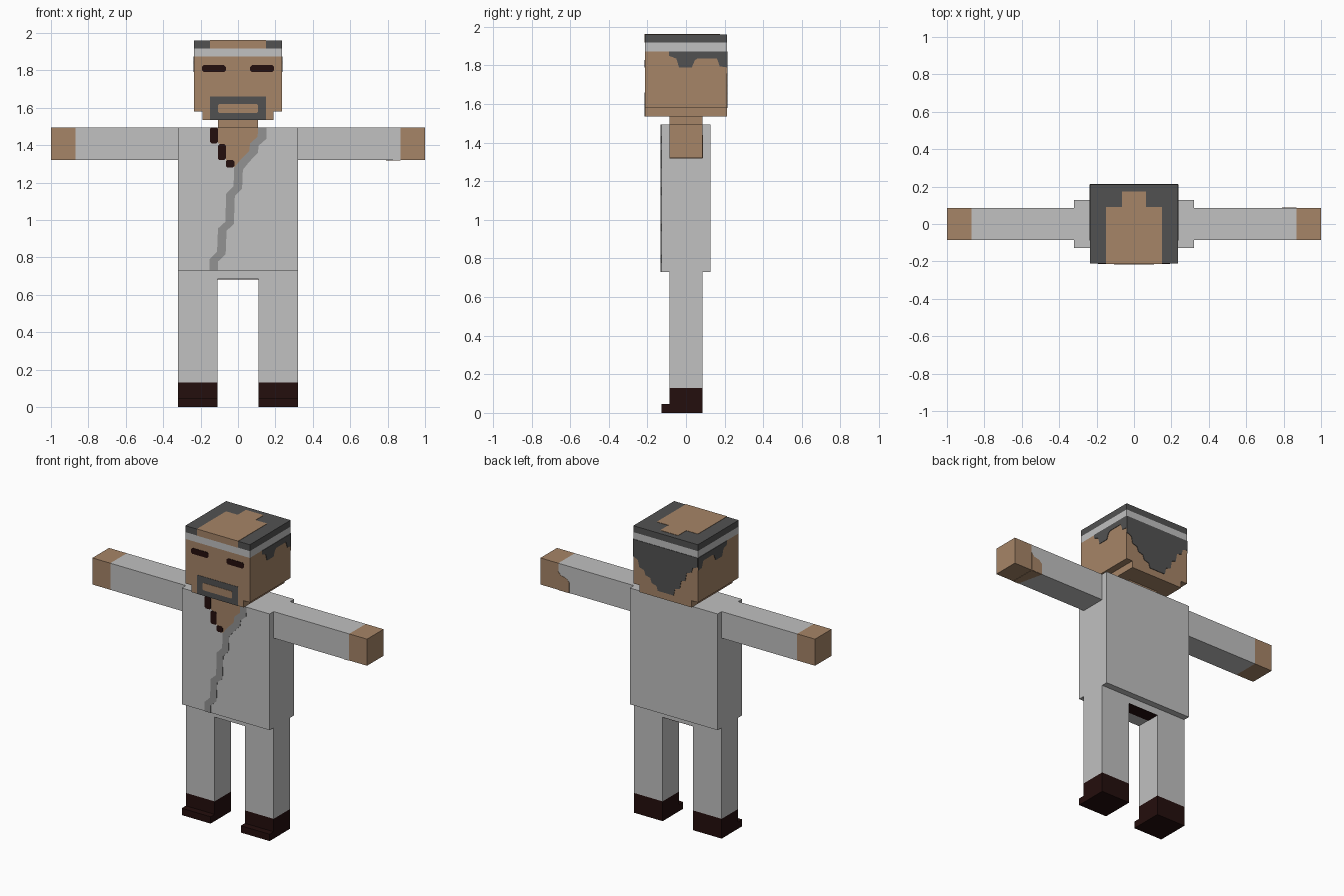
import bpy, bmesh
from mathutils import Vector

cube = bpy.data.objects.get("Cube")
if cube:
    bpy.data.objects.remove(cube, do_unlink=True)


def material(name, srgb):
    lin = [c / 12.92 if c <= 0.04045 else ((c + 0.055) / 1.055) ** 2.4 for c in srgb]
    m = bpy.data.materials.new(name)
    m.use_nodes = True
    m.diffuse_color = (*lin, 1)
    bsdf = m.node_tree.nodes["Principled BSDF"]
    bsdf.inputs["Base Color"].default_value = (*lin, 1)
    bsdf.inputs["Roughness"].default_value = 0.9
    return m


CLOTH = material("light grey cloth", (0.755, 0.755, 0.755))
SEAM = material("mid grey seam", (0.575, 0.575, 0.575))
SKIN = material("tan skin", (0.65, 0.52, 0.405))
HAIR = material("dark grey hair", (0.32, 0.32, 0.32))
DARK = material("dark brown", (0.14, 0.055, 0.05))


def finish(name, bm, mat):
    bmesh.ops.recalc_face_normals(bm, faces=bm.faces)
    mesh = bpy.data.meshes.new(name)
    bm.to_mesh(mesh)
    bm.free()
    mesh.materials.append(mat)
    ob = bpy.data.objects.new(name, mesh)
    bpy.context.collection.objects.link(ob)
    return ob


def box(name, x, y, z, mat):
    """Box from (min, max) ranges."""
    bm = bmesh.new()
    bmesh.ops.create_cube(bm, size=1)
    for v in bm.verts:
        v.co = [r[0] if c < 0 else r[1] for r, c in zip((x, y, z), v.co)]
    return finish(name, bm, mat)


def plate(name, pts, axis, level, mat, thick=0.003):
    """Thin outline plate lying at 'level' on an axis; thickness sign is the outward way."""
    def place(a, b, h):
        p = [a, b]
        p.insert(axis, h)
        return Vector(p)
    bm = bmesh.new()
    low = [bm.verts.new(place(a, b, level)) for a, b in pts]
    face = bm.faces.new(low)
    ext = bmesh.ops.extrude_face_region(bm, geom=[face])["geom"]
    shift = place(0, 0, thick)
    for v in ext:
        if isinstance(v, bmesh.types.BMVert):
            v.co += shift
    return finish(name, bm, mat)


def rect(a0, a1, b0, b1, c=0.0):
    """Rectangle outline, with clipped corners when c > 0."""
    if not c:
        return [(a0, b0), (a1, b0), (a1, b1), (a0, b1)]
    return [(a0 + c, b0), (a1 - c, b0), (a1, b0 + c), (a1, b1 - c),
            (a1 - c, b1), (a0 + c, b1), (a0, b1 - c), (a0, b0 + c)]


def span(s, a, b):
    return tuple(sorted((s * a, s * b)))


X, Y, Z = 0, 1, 2
HX, HY = 0.235, 0.212      # half width and depth of the head
TY, LY = 0.128, 0.086      # half depth of the torso and the limbs

# Torso, pelvis and neck
box("torso", (-0.32, 0.32), (-TY, TY), (0.73, 1.495), CLOTH)
box("pelvis", (-0.11, 0.11), (-LY, LY), (0.685, 0.73), CLOTH)
plate("pelvis_patch", rect(-0.11, 0.11, 0, LY), Z, 0.685, DARK, -0.002)
box("neck", (-0.107, 0.107), (-LY, LY), (1.495, 1.535), SKIN)

# Limbs
for s, side in ((1, "left"), (-1, "right")):
    box(side + "_sleeve", span(s, 0.32, 0.87), (-LY, LY), (1.32, 1.495), CLOTH)
    box(side + "_hand", span(s, 0.87, 1.0), (-LY, LY), (1.32, 1.495), SKIN)
    leg = span(s, 0.11, 0.32)
    box(side + "_leg", leg, (-LY, LY), (0.13, 0.73), CLOTH)
    box(side + "_shoe", leg, (-LY, LY), (0, 0.13), DARK)
    box(side + "_toe", leg, (-TY, -LY), (0, 0.045), DARK)

# Wrist skin showing behind and under the left sleeve
plate("left_wrist_back",
      [(0.87, 1.32), (0.87, 1.44), (0.85, 1.42), (0.81, 1.41), (0.79, 1.39), (0.79, 1.32)],
      Y, LY, SKIN, 0.002)
plate("left_wrist_under", [(0.87, -LY), (0.87, LY), (0.79, LY), (0.83, -LY)], Z, 1.32, SKIN, -0.002)

# Shirt front: open collar, dark lapel steps and the wandering seam
seam = [(0.107, 1.495), (0.105, 1.445), (0.065, 1.41), (0.06, 1.37), (0.016, 1.325),
        (-0.02, 1.28), (-0.024, 1.18), (-0.063, 1.14), (-0.068, 0.99),
        (-0.107, 0.955), (-0.112, 0.83), (-0.153, 0.79), (-0.153, 0.73)]
W = 0.046
plate("shirt_seam", seam + [(x + W, z - 0.012 if 0.73 < z < 1.49 else z) for x, z in reversed(seam)],
      Y, -TY, SEAM, -0.003)
plate("chest_skin", seam[:6] + [(-0.065, 1.32), (-0.065, 1.40), (-0.107, 1.41), (-0.107, 1.495)],
      Y, -TY, SKIN, -0.002)
for i, r in enumerate(((-0.15, -0.107, 1.41, 1.495), (-0.107, -0.065, 1.32, 1.405),
                       (-0.065, -0.02, 1.28, 1.32))):
    plate(f"lapel_step_{i + 1}", rect(*r, 0.008), Y, -TY, DARK, -0.004)

# Head in stacked layers: jaw, face, headband, crown
for name, w, z, mat in (("jaw", 0.19, (1.535, 1.58), SKIN), ("head", HX, (1.58, 1.873), SKIN),
                        ("headband", HX, (1.873, 1.918), CLOTH), ("crown", HX, (1.918, 1.96), HAIR)):
    box(name, (-w, w), (-HY, HY), z, mat)

# Bald patch on the crown
half = [(0.15, -HY), (0.15, 0.09), (0.065, 0.09), (0.065, 0.175)]
plate("bald_top", half + [(-x, y) for x, y in reversed(half)], Z, 1.96, SKIN, 0.002)
plate("bald_front", rect(-0.15, 0.15, 1.918, 1.962), Y, -HY, SKIN, -0.002)

# Face: eyes and the beard ring around the mouth
for s, side in ((1, "left"), (-1, "right")):
    plate(side + "_eye", rect(*span(s, 0.065, 0.193), 1.79, 1.828, 0.01), Y, -HY, DARK, -0.003)
plate("beard", rect(-0.15, 0.15, 1.535, 1.66), Y, -HY, HAIR, -0.002)
plate("mouth", rect(-0.107, 0.107, 1.572, 1.62, 0.006), Y, -HY, SKIN, -0.004)

# Hair on the sides and the pointed back
side_hair = [(-0.088, 1.873), (-0.088, 1.85), (-0.05, 1.835), (-0.036, 1.79), (0.03, 1.79),
             (0.045, 1.825), (0.06, 1.837), (0.16, 1.837), (0.175, 1.795), (HY, 1.79), (HY, 1.873)]
for s, side in ((1, "left"), (-1, "right")):
    plate(side + "_side_hair", side_hair, X, s * HX, HAIR, s * 0.003)
back_hair = [(HX, 1.873), (HX, 1.76), (0.2, 1.745), (0.19, 1.70), (0.155, 1.69), (0.145, 1.66),
             (0.11, 1.65), (0.1, 1.62), (0.065, 1.61), (0.055, 1.58), (-0.06, 1.58), (-0.07, 1.625),
             (-0.105, 1.635), (-0.115, 1.69), (-0.145, 1.70), (-0.155, 1.755), (-0.19, 1.765),
             (-0.2, 1.80), (-HX, 1.81), (-HX, 1.873)]
plate("back_hair", back_hair, Y, HY, HAIR, 0.003)
